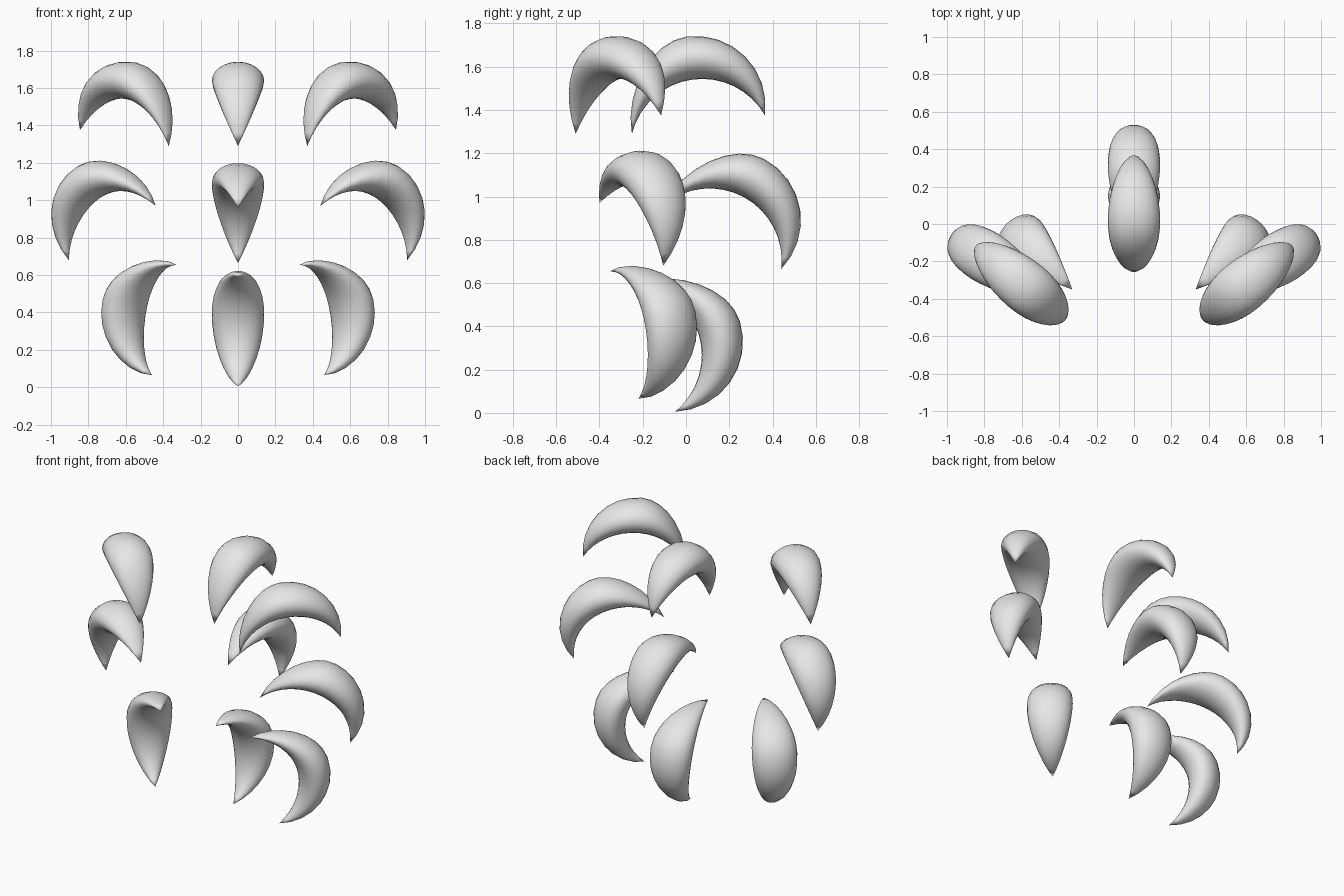
import bpy, bmesh, math
from mathutils import Vector

if "Cube" in bpy.data.objects:
    bpy.data.objects.remove(bpy.data.objects["Cube"])

RINGS, SEGS = 16, 24
HALF, SAG_OUT, SAG_IN, WIDTH = 0.31, 0.41, 0.21, 0.14

grey = bpy.data.materials.new("light grey")
grey.diffuse_color = (0.8, 0.8, 0.8, 1)
grey.use_nodes = True
grey.node_tree.nodes["Principled BSDF"].inputs["Base Color"].default_value = grey.diffuse_color


def arc(v, sag):
    """Point on the arc over the chord between the tips, v from 0 to 1."""
    r = (HALF ** 2 + sag ** 2) / (2 * sag)
    half_angle = 2 * math.atan2(sag, HALF)
    a = (2 * v - 1) * half_angle
    return Vector((r * math.sin(a), r * math.cos(a) + sag - r))


def crescent(name, tip_a, tip_b):
    """Bent ellipsoid in the upright plane that holds both tips."""
    tip_a, tip_b = Vector(tip_a), Vector(tip_b)
    mid = (tip_a + tip_b) / 2
    along = (tip_b - tip_a).normalized()
    side = along.cross(Vector((0, 0, 1))).normalized()
    out = side.cross(along).normalized()

    def place(p, x=0.0):
        return mid + along * p.x + out * p.y + side * x

    bm = bmesh.new()
    loops = []
    for i in range(1, RINGS):
        v = i / RINGS
        outer, inner = arc(v, SAG_OUT), arc(v, SAG_IN)
        if v < 0.5:                       # the first horn is slimmer
            outer.x += 0.04 * math.sin(2 * math.pi * v)
        centre, spoke = (outer + inner) / 2, (outer - inner) / 2
        half_width = WIDTH * math.sin(math.pi * v)
        ring = []
        for k in range(SEGS):
            a = 2 * math.pi * k / SEGS
            ring.append(bm.verts.new(place(centre + spoke * math.cos(a),
                                           half_width * math.sin(a))))
        loops.append(ring)
    start, end = bm.verts.new(tip_a), bm.verts.new(tip_b)
    for k in range(SEGS):
        n = (k + 1) % SEGS
        bm.faces.new((start, loops[0][k], loops[0][n]))
        bm.faces.new((end, loops[-1][n], loops[-1][k]))
        for p, q in zip(loops, loops[1:]):
            bm.faces.new((p[k], q[k], q[n], p[n]))
    bmesh.ops.recalc_face_normals(bm, faces=bm.faces)
    for f in bm.faces:
        f.smooth = True
    me = bpy.data.meshes.new(name)
    bm.to_mesh(me)
    bm.free()
    me.materials.append(grey)
    bpy.context.collection.objects.link(bpy.data.objects.new(name, me))


# Three tiers: front tip and back tip of the centre and the right crescent
tiers = {
    "top": (((0, -0.25, 1.29), (0, 0.365, 1.375)),
            ((0.37, -0.51, 1.29), (0.845, -0.115, 1.375))),
    "middle": (((0, -0.105, 0.96), (0, 0.44, 0.665)),
               ((0.44, -0.40, 0.97), (0.905, -0.105, 0.68))),
    "bottom": (((0, -0.235, 0.60), (0, -0.05, 0.005)),
               ((0.33, -0.35, 0.655), (0.46, -0.22, 0.065))),
}
for tier, (centre, right) in tiers.items():
    crescent(tier + "_centre_crescent", *centre)
    for label, s in (("right", 1), ("left", -1)):
        crescent(f"{tier}_{label}_crescent",
                 *[(s * x, y, z) for x, y, z in right])
